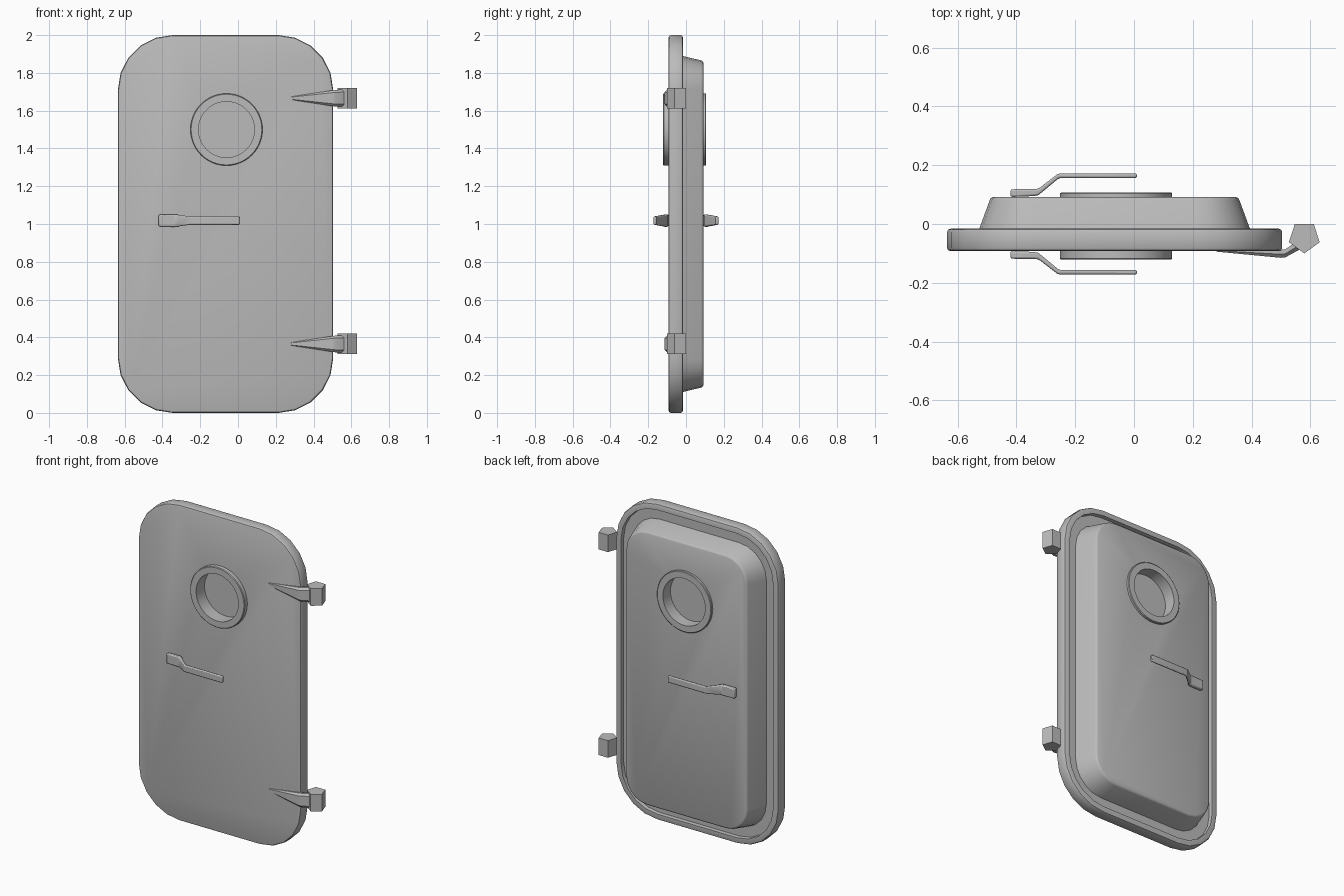
import bpy, bmesh, math
from mathutils import Matrix

cube = bpy.data.objects.get("Cube")
if cube:
    bpy.data.objects.remove(cube)

grey = bpy.data.materials.new("painted_grey_steel")
grey.use_nodes = True
grey.diffuse_color = (0.5, 0.5, 0.5, 1)
grey.node_tree.nodes["Principled BSDF"].inputs["Base Color"].default_value = (0.5, 0.5, 0.5, 1)

CX, CZ = -0.066, 1.0        # middle of the door leaf
PX, PZ = -0.061, 1.5        # middle of the porthole


def finish(name, bm, smooth=35, bevel=0):
    bmesh.ops.recalc_face_normals(bm, faces=bm.faces)
    mesh = bpy.data.meshes.new(name)
    bm.to_mesh(mesh)
    bm.free()
    mesh.materials.append(grey)
    obj = bpy.data.objects.new(name, mesh)
    bpy.context.collection.objects.link(obj)
    if bevel:
        mod = obj.modifiers.new("soft_edges", 'BEVEL')
        mod.width, mod.segments, mod.limit_method = bevel, 2, 'ANGLE'
    if smooth:
        bpy.ops.object.select_all(action='DESELECT')
        obj.select_set(True)
        bpy.context.view_layer.objects.active = obj
        bpy.ops.object.shade_smooth_by_angle(angle=math.radians(smooth))
    return obj


def loft(name, rings, closed=False, **kw):
    """Skin a list of equal-length point rings, capping or joining the ends."""
    bm = bmesh.new()
    loops = [[bm.verts.new(p) for p in ring] for ring in rings]
    n = len(loops[0])
    pairs = list(zip(loops, loops[1:])) + ([(loops[-1], loops[0])] if closed else [])
    for a, b in pairs:
        for i in range(n):
            j = (i + 1) % n
            bm.faces.new((a[i], a[j], b[j], b[i]))
    if not closed:
        bm.faces.new(loops[0])
        bm.faces.new(loops[-1])
    return finish(name, bm, **kw)


def rounded_rect(hx, hz, r, y, segments=5):
    pts = []
    for corner, (sx, sz) in enumerate([(1, 1), (-1, 1), (-1, -1), (1, -1)]):
        for i in range(segments + 1):
            a = math.pi / 2 * (corner + i / segments)
            pts.append((CX + sx * (hx - r) + r * math.cos(a), y,
                        CZ + sz * (hz - r) + r * math.sin(a)))
    return pts


def circle(r, y, n=48):
    return [(PX + r * math.cos(2 * math.pi * i / n), y,
             PZ + r * math.sin(2 * math.pi * i / n)) for i in range(n)]


# Door leaf: half width, half height, corner radius, y, from front to back
leaf = [
    (0.558, 0.988, 0.278, -0.092), (0.566, 0.996, 0.286, -0.089), (0.57, 1.0, 0.29, -0.081),
    (0.57, 1.0, 0.29, -0.028), (0.566, 0.996, 0.286, -0.019), (0.558, 0.988, 0.278, -0.016),
    (0.532, 0.962, 0.252, -0.016), (0.53, 0.96, 0.25, -0.04),
    (0.469, 0.895, 0.19, -0.04), (0.425, 0.866, 0.15, 0.08),
    (0.421, 0.862, 0.146, 0.088), (0.412, 0.853, 0.137, 0.092),
]
door = loft("door_leaf", [rounded_rect(*row) for row in leaf], smooth=40)

# Round recesses on both sides, leaving the porthole pane between them
for side, y0, y1 in (("front", -0.3, -0.035), ("back", 0.03, 0.3)):
    cutter = loft(side + "_porthole_cutter", [circle(0.149, y0), circle(0.149, y1)], smooth=0)
    cutter.hide_render = True
    cutter.hide_viewport = True
    cutter.display_type = 'WIRE'
    mod = door.modifiers.new(side + "_recess", 'BOOLEAN')
    mod.object, mod.operation, mod.solver = cutter, 'DIFFERENCE', 'EXACT'
    door.modifiers.move(len(door.modifiers) - 1, 0)

# Porthole rings
for side, y0, y1 in (("front", -0.121, -0.06), ("back", 0.107, 0.06)):
    loft(side + "_porthole_ring",
         [circle(0.148, y1), circle(0.148, y0), circle(0.187, y0),
          circle(0.191, y0 * 0.97), circle(0.191, y1)], closed=True)

# Lever handles: x, distance from the middle plane, half thickness, half height
lever = [(-0.42, 0.105, 0.013, 0.031), (-0.34, 0.107, 0.012, 0.033), (-0.325, 0.109, 0.011, 0.032),
         (-0.26, 0.161, 0.009, 0.023), (-0.25, 0.164, 0.008, 0.022), (0.01, 0.164, 0.008, 0.022)]
for side, s in (("front", -1), ("back", 1)):
    rings = [[(x, s * (d + a * t), 1.018 + b * h)
              for a, b in ((-1, -1), (1, -1), (1, 1), (-1, 1))] for x, d, t, h in lever]
    loft(side + "_lever_handle", rings, bevel=0.006)

# Hinges: strap sections as x, inner y, outer y, half height
strap = [(0.28, -0.086, -0.094, 0.008), (0.5, -0.088, -0.115, 0.042),
         (0.515, -0.086, -0.113, 0.044), (0.567, -0.05, -0.085, 0.046)]
for place, z in (("upper", 1.666), ("lower", 0.365)):
    rings = []
    for x, yi, yo, h in strap:
        mid = yo + (yi - yo) * 0.45
        rings.append([(x, yi, z - h), (x, mid, z - h), (x, yo, z - h * 0.7),
                      (x, yo, z + h * 0.7), (x, mid, z + h), (x, yi, z + h)])
    loft(place + "_hinge_strap", rings, smooth=40)

    bm = bmesh.new()
    turn = Matrix.Translation((0.579, -0.045, z)) @ Matrix.Rotation(math.pi, 4, 'Z')
    bmesh.ops.create_cone(bm, cap_ends=True, segments=5, radius1=0.055, radius2=0.055,
                          depth=0.108, matrix=turn)
    finish(place + "_hinge_knuckle", bm, smooth=0)
